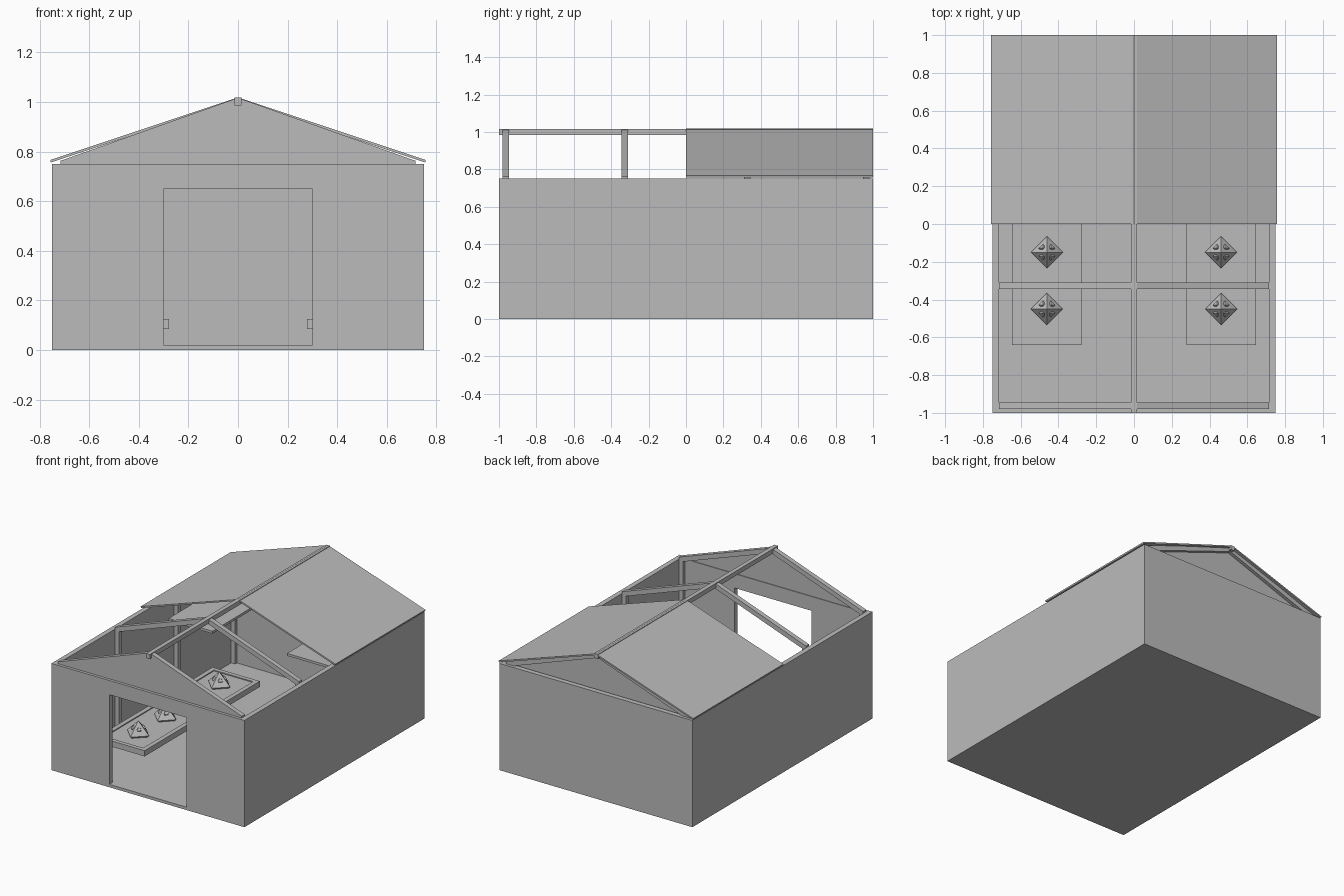
import bpy, bmesh
from mathutils import Vector

old = bpy.data.objects.get("Cube")
if old:
    bpy.data.objects.remove(old)

GREY = (0.5, 0.5, 0.5, 1)
grey = bpy.data.materials.new("plain grey")
grey.use_nodes = True
grey.diffuse_color = GREY
grey.node_tree.nodes["Principled BSDF"].inputs["Base Color"].default_value = GREY


def finish(name, bm):
    bmesh.ops.recalc_face_normals(bm, faces=bm.faces)
    mesh = bpy.data.meshes.new(name)
    bm.to_mesh(mesh)
    bm.free()
    mesh.materials.append(grey)
    obj = bpy.data.objects.new(name, mesh)
    bpy.context.collection.objects.link(obj)
    return obj


def add_box(bm, x, y, z):
    """Box given as three (low, high) ranges."""
    verts = bmesh.ops.create_cube(bm, size=1)["verts"]
    for v in verts:
        v.co = Vector([(r[0] + r[1]) / 2 + c * (r[1] - r[0])
                       for r, c in zip((x, y, z), v.co)])


def box(name, x, y, z):
    bm = bmesh.new()
    add_box(bm, x, y, z)
    return finish(name, bm)


def extrusion(name, profile, y0, y1):
    """Front-view outline (x, z) extruded from y0 to y1."""
    bm = bmesh.new()
    face = bm.faces.new([bm.verts.new((x, y0, z)) for x, z in profile])
    moved = bmesh.ops.extrude_face_region(bm, geom=[face])["geom"]
    bmesh.ops.translate(bm, vec=(0, y1 - y0, 0),
                        verts=[g for g in moved if isinstance(g, bmesh.types.BMVert)])
    return finish(name, bm)


def octahedron(bm, centre, radius):
    bottom, top = [bm.verts.new(centre + Vector((0, 0, s * radius))) for s in (-1, 1)]
    ring = [bm.verts.new(centre + Vector(d) * radius)
            for d in ((1, 0, 0), (0, 1, 0), (-1, 0, 0), (0, -1, 0))]
    for i in range(4):
        a, b = ring[i], ring[(i + 1) % 4]
        bm.faces.new((a, b, top))
        bm.faces.new((b, a, bottom))


W, T, H, FLOOR = 0.75, 0.035, 0.75, 0.02

# Floor and walls, with an open doorway in the front wall
box("floor", (-W, W), (-1, 1), (0, FLOOR))
box("back_wall", (-W, W), (1 - T, 1), (FLOOR, H))
extrusion("front_wall", [(-W, FLOOR), (-0.3, FLOOR), (-0.3, 0.65), (0.3, 0.65),
                         (0.3, FLOOR), (W, FLOOR), (W, H), (-W, H)], -1, T - 1)

# Ridge beam
box("ridge_beam", (-0.015, 0.015), (-1, 1), (0.985, 1.017))

# Rafter frames, with the two end ones filled in by gables
FRAMES = (-0.963, -0.327, 0.327, 0.963)
EAVE, APEX = 0.763, 1.017
for y in (FRAMES[0] - 0.017, FRAMES[3] - 0.017):
    extrusion("gable", [(-0.715, H - 0.01), (0.715, H - 0.01), (0.715, EAVE),
                        (0, APEX), (-0.715, EAVE)], y, y + 0.01)

for side, s in (("left", 1), ("right", -1)):
    box(side + "_wall", sorted((s * W, s * (W - T))), (T - 1, 1 - T), (FLOOR, H))

    # Rafters and posts
    for y in FRAMES:
        extrusion(side + "_rafter", [(0, APEX), (s * 0.715, EAVE),
                                     (s * 0.715, EAVE - 0.035), (0, APEX - 0.035)],
                  y - 0.017, y + 0.017)
        box(side + "_post", sorted((s * 0.685, s * 0.715)),
            (y - 0.017, y + 0.017), (FLOOR, H - 0.005))

    # Thin roof panel over the back half
    extrusion(side + "_roof_panel", [(0, 1.018), (s * 0.757, 0.766),
                                     (s * 0.754, 0.756), (0, 1.008)], 0, 1)

    # Planting tray: rim boards around a slightly lower bed
    bm = bmesh.new()
    rim = (0.085, 0.125)
    for x in ((0.278, 0.31), (0.613, 0.645)):
        add_box(bm, sorted(s * v for v in x), (-0.64, 0.64), rim)
    for y in ((-0.64, -0.61), (0.61, 0.64)):
        add_box(bm, sorted((s * 0.31, s * 0.613)), y, rim)
    add_box(bm, sorted((s * 0.31, s * 0.613)), (-0.61, 0.61), (0.085, 0.118))
    finish(side + "_planting_tray", bm)

    # Plants: faceted body with four small leaf tips
    for y in (-0.45, -0.15, 0.15, 0.45):
        bm = bmesh.new()
        centre = Vector((s * 0.461, y, 0.13))
        octahedron(bm, centre, 0.085)
        for dx in (-1, 1):
            for dy in (-1, 1):
                octahedron(bm, centre + Vector((dx * 0.022, dy * 0.022, 0.035)), 0.022)
        finish(side + "_plant", bm)

    # Hanging panel under the roof
    box(side + "_hanging_panel", sorted((s * 0.29, s * 0.63)), (0.13, 0.64), (0.65, 0.667))
